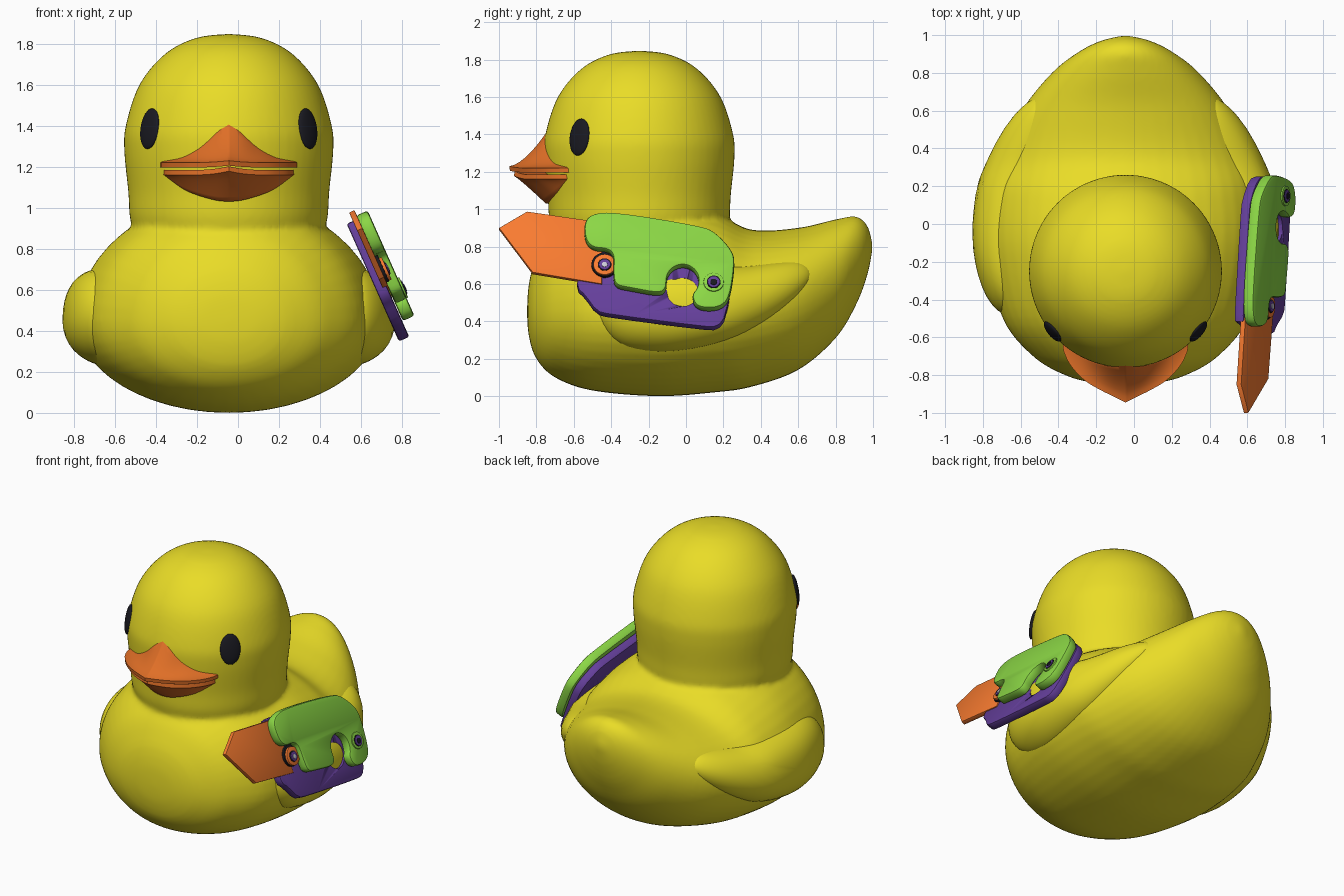
import bpy, bmesh, math
from mathutils import Vector, Matrix

if "Cube" in bpy.data.objects:
    bpy.data.objects.remove(bpy.data.objects["Cube"])

CX = -0.045  # duck's own mirror line


def material(name, rgb):
    m = bpy.data.materials.new(name)
    m.diffuse_color = (*rgb, 1)
    m.use_nodes = True
    m.node_tree.nodes["Principled BSDF"].inputs["Base Color"].default_value = m.diffuse_color
    return m


YELLOW = material("yellow", (0.82, 0.72, 0.02))
ORANGE = material("bill_orange", (0.75, 0.16, 0.02))
BLADE = material("blade_orange", (0.95, 0.2, 0.03))
BLACK = material("black", (0.01, 0.01, 0.015))
PURPLE = material("purple", (0.13, 0.05, 0.33))
GREEN = material("green", (0.26, 0.68, 0.06))
GREY = material("pale_grey", (0.6, 0.6, 0.68))


def finish(name, bm, mat, angle=180):
    bmesh.ops.remove_doubles(bm, verts=bm.verts[:], dist=1e-5)
    bmesh.ops.recalc_face_normals(bm, faces=bm.faces[:])
    me = bpy.data.meshes.new(name)
    bm.to_mesh(me)
    bm.free()
    me.shade_smooth()
    if angle < 180:
        me.set_sharp_from_angle(angle=math.radians(angle))
    me.materials.append(mat)
    ob = bpy.data.objects.new(name, me)
    bpy.context.collection.objects.link(ob)
    return ob


def loft(bm, rings):
    """Skin closed rings and cap both ends."""
    vs = [[bm.verts.new(p) for p in r] for r in rings]
    n = len(vs[0])
    for a, b in zip(vs, vs[1:]):
        for i in range(n):
            bm.faces.new((a[i], a[(i + 1) % n], b[(i + 1) % n], b[i]))
    bm.faces.new(vs[0])
    bm.faces.new(vs[-1])


def spline(rows, steps=6):
    """Catmull-Rom through tuples of any width."""
    out = []
    for i in range(len(rows) - 1):
        p0, p1 = rows[max(i - 1, 0)], rows[i]
        p2, p3 = rows[i + 1], rows[min(i + 2, len(rows) - 1)]
        for k in range(steps):
            t = k / steps
            out.append(tuple(0.5 * (2 * b + (c - a) * t + (2 * a - 5 * b + 4 * c - d) * t * t
                                    + (3 * b - a - 3 * c + d) * t ** 3)
                             for a, b, c, d in zip(p0, p1, p2, p3)))
    return out + [rows[-1]]


def lerp_table(rows, x):
    for a, b in zip(rows, rows[1:]):
        if a[0] <= x <= b[0]:
            t = (x - a[0]) / max(b[0] - a[0], 1e-6)
            return [p + (q - p) * t for p, q in zip(a, b)]
    return rows[0] if x < rows[0][0] else rows[-1]


def chaikin(pts, times=1):
    for _ in range(times):
        q = []
        for (ax, ay), (bx, by) in zip(pts, pts[1:] + pts[:1]):
            q += [(ax * .75 + bx * .25, ay * .75 + by * .25), (ax * .25 + bx * .75, ay * .25 + by * .75)]
        pts = q
    return pts


# Body: y, half width, bottom, top, height of widest point
stations = spline([
    (-.85, .01, .44, .46, .45), (-.84, .17, .32, .60, .45), (-.80, .32, .20, .74, .45),
    (-.70, .49, .10, .90, .45), (-.50, .65, .03, 1.02, .45), (-.15, .735, 0, 1.05, .45),
    (.15, .725, .02, .98, .46), (.35, .665, .05, .89, .47), (.60, .55, .14, .90, .53),
    (.80, .39, .31, .945, .62), (.91, .25, .49, .96, .72), (.97, .13, .65, .91, .78),
    (.998, .01, .79, .81, .80)])
body = bmesh.new()
rings = []
for y, w, zb, zt, zc in stations:
    ring = []
    for k in range(48):
        a = math.tau * k / 48
        h = zt - zc if math.sin(a) > 0 else zc - zb
        ring.append((CX + w * math.cos(a), y, zc + h * math.sin(a)))
    rings.append(ring)
loft(body, rings)

# Head, turned on a lathe and fused into the body
head = spline([(.40, .6), (.47, .9), (.484, .97), (.49, 1.08), (.509, 1.27), (.502, 1.4), (.435, 1.6),
               (.31, 1.75), (.16, 1.827), (.005, 1.847)])
loft(body, [[(CX + r * math.cos(math.tau * k / 64), -.25 + r * math.sin(math.tau * k / 64), z)
             for k in range(64)] for r, z in head])
duck = finish("body_and_head", body, YELLOW)
rm = duck.modifiers.new("fuse", 'REMESH')
rm.mode, rm.voxel_size, rm.use_smooth_shade = 'VOXEL', 0.016, True
sm = duck.modifiers.new("soften", 'SMOOTH')
sm.factor, sm.iterations = 0.5, 6


def body_half(y, z):
    _, w, zb, zt, zc = lerp_table(stations, y)
    h = zt - zc if z > zc else zc - zb
    return w * math.sqrt(max(0, 1 - ((z - zc) / h) ** 2))


# Wings: domed leaves that hug the body
leaf = chaikin([(-.49, .45), (-.46, .6), (-.32, .70), (0, .70), (.3, .69), (.5, .72), (.64, .72),
                (.69, .65), (.61, .54), (.45, .41), (.25, .3), (0, .24), (-.2, .23), (-.39, .28)], 2)
for side, label in ((-1, "left"), (1, "right")):
    bm = bmesh.new()
    rings = []
    for s in (1, .985, .96, .93, .88, .8, .7, .58, .45, .3, .15, .03):
        dome = -.03 + .1 * math.sqrt(1 - s ** 4)
        ring = []
        for u, v in leaf:
            y, z = .0 + u * s, .48 + (v - .48) * s
            ring.append((CX + side * (body_half(y, z) + dome), y, z))
        rings.append(ring)
    loft(bm, rings)
    finish(label + "_wing", bm, YELLOW)

# Eyes: thin ovals lying on the head
for side, label in ((-1, "left"), (1, "right")):
    bm = bmesh.new()
    out = Vector((side * .387, -.32, .08)).normalized()
    across = Vector((0, 0, 1)).cross(out).normalized()
    up = out.cross(across)
    m = Matrix((out * .022, across * .066, up * .1)).transposed().to_4x4()
    m.translation = (CX + side * .385, -.25 - .319, 1.385)
    bmesh.ops.create_uvsphere(bm, u_segments=32, v_segments=16, radius=1, matrix=m)
    finish(label + "_eye", bm, BLACK)

# Bill: offset from centre, lip y, crown of upper half, floor of lower half
bill = spline([(0, -.945, 1.405, 1.03), (.06, -.915, 1.375, 1.035), (.14, -.875, 1.30, 1.055),
               (.22, -.825, 1.25, 1.085), (.29, -.75, 1.232, 1.13), (.325, -.68, 1.225, 1.155),
               (.332, -.64, 1.215, 1.165)], 5)
bill = [(-r[0], *r[1:]) for r in reversed(bill[1:])] + bill
for upper in (True, False):
    bm = bmesh.new()
    rings = []
    for x, lip, crown, floor in bill:
        root = -.25 - math.sqrt(.5 ** 2 - x * x)
        lift = max(0, 1 - abs(x) / .16) ** 2 * .018
        if not upper:
            x, lip = x * .96, lip + .025
        front = min(lip, root - .005)
        edge = 1.208 + lift * .5 if upper else 1.172 + lift
        far = crown if upper else floor
        sgn = 1 if upper else -1
        prof = [(root + .1, far)]
        for k in range(8):
            t = k / 7
            p = (1 - t) ** (1.6 if upper else 1.1)
            e = edge + sgn * .012
            prof.append((root + (front - root) * t, e + (far - e) * p))
        prof += [(front + .004, edge - sgn * .012), (root + .1, edge - sgn * .012)]
        rings.append([(CX + x, y, z) for y, z in prof])
    loft(bm, rings)
    finish("upper_bill" if upper else "lower_bill", bm, ORANGE, 50)

# Folding knife: plates lie on a tilted plane, outlines given as seen from the right
N = Vector((.914, 0, .406)).normalized()
V = Vector((-.406, 0, .914)).normalized()


def on_plane(y, z, d):
    return Vector(((.858 + d - .406 * z) / .914, y, z))


def plate(name, pts, d1, d2, mat, bev=.01):
    """Prism with chamfered rims; d is height above the knife's back."""
    P = [on_plane(y, z, d2) for y, z in pts]
    uv = [Vector((p.y, p.dot(V))) for p in P]
    n = len(uv)
    area = sum(uv[i - 1].x * uv[i].y - uv[i].x * uv[i - 1].y for i in range(n))
    if area < 0:
        uv.reverse()

    def ring(inset, d):
        r = []
        for i in range(n):
            a, b = (uv[i] - uv[i - 1]).normalized(), (uv[(i + 1) % n] - uv[i]).normalized()
            na, nb = Vector((-a.y, a.x)), Vector((-b.y, b.x))
            q = uv[i] + (na + nb) * inset / max(.4, 1 + na.dot(nb))
            r.append(Vector((0, q.x, 0)) + V * q.y + N * (.858 + d))
        return r
    bm = bmesh.new()
    loft(bm, [ring(bev, d1), ring(bev * .3, d1 + bev * .3), ring(0, d1 + bev), ring(0, d2 - bev),
              ring(bev * .3, d2 - bev * .3), ring(bev, d2)])
    return finish(name, bm, mat, 40)


def disc(y, z, r, n=40):
    return [(y + r * math.cos(math.tau * k / n), z + .914 * r * math.sin(math.tau * k / n)) for k in range(n)]


plate("blade", [(-1, .9), (-.85, .988), (-.45, .93), (-.45, .6), (-.82, .662)], .033, .062, BLADE, .004)

back = plate("purple_handle", chaikin([
    (-.53, .94), (-.575, .67), (-.585, .58), (-.54, .54), (-.48, .455), (-.41, .437), (.09, .372),
    (.17, .37), (.215, .43), (.255, .68), (.24, .77), (.13, .855), (.05, .875), (-.47, .945)]),
    0, .055, PURPLE)
cutter = plate("finger_hole_cutter", disc(-.018, .615, .083), -.1, .2, PURPLE, .001)
cutter.hide_render = True
cut = back.modifiers.new("finger_hole", 'BOOLEAN')
cut.operation, cut.object, cut.solver = 'DIFFERENCE', cutter, 'EXACT'
bpy.context.view_layer.update()
back.data = bpy.data.meshes.new_from_object(back.evaluated_get(bpy.context.evaluated_depsgraph_get()))
back.modifiers.clear()
bpy.data.objects.remove(cutter)

notch = [(-.018 + .086 * math.cos(a), .62 + .085 * math.sin(a))
         for a in [math.pi * k / 10 for k in range(11)]]
plate("green_handle", chaikin([
    (-.545, .93), (-.505, .98), (-.38, .99), (.08, .915), (.16, .88), (.25, .78), (.262, .71),
    (.235, .53), (.19, .482), (.12, .47), (.05, .485), (.03, .545), (.06, .58)] + notch + [
    (-.105, .58), (-.14, .55), (-.3, .58), (-.38, .595), (-.39, .66), (-.385, .76), (-.42, .79),
    (-.5, .795), (-.54, .84)], 2), .058, .12, GREEN, .014)

# Pivot and rivet, each a stack of coloured discs
for label, y, z, base, stack in (
        ("pivot", -.435, .705, .05, ((.07, .076, BLACK), (.06, .09, BLADE), (.036, .093, BLACK),
                                     (.03, .098, PURPLE), (.015, .101, GREY))),
        ("rivet", .148, .612, .1, ((.054, .128, GREEN), (.037, .131, BLACK), (.032, .134, PURPLE),
                                   (.018, .137, BLACK)))):
    for i, (r, top, mat) in enumerate(stack):
        plate(f"{label}_disc_{i + 1}", disc(y, z, r), base, top, mat, .002)
